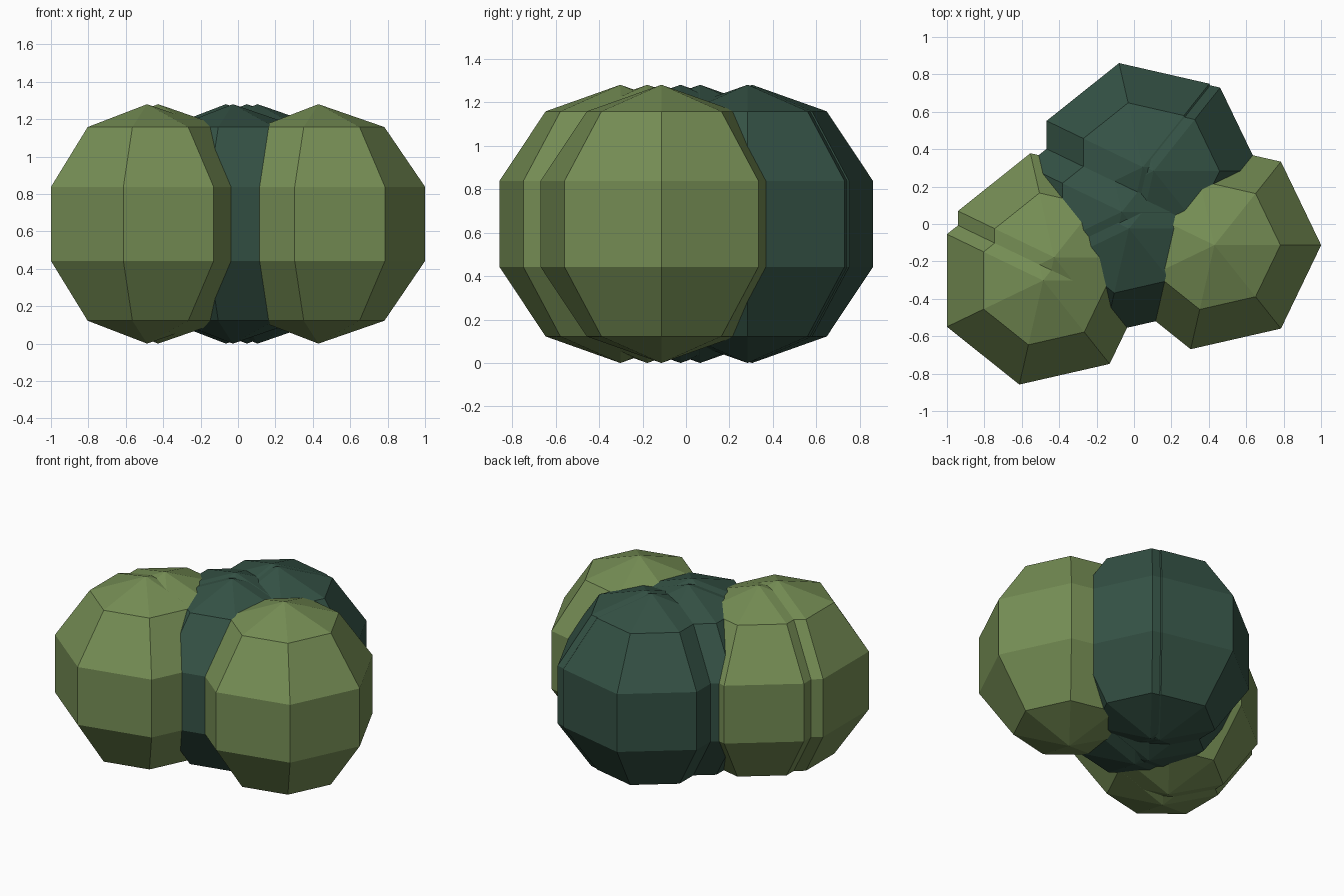
import bpy
from math import sin, cos, pi

if "Cube" in bpy.data.objects:
    bpy.data.objects.remove(bpy.data.objects["Cube"])

SIDES, RINGS = 7, 5
R_XY, R_Z = 0.60, 0.64


def material(name, rgb):
    m = bpy.data.materials.new(name)
    m.diffuse_color = (*rgb, 1)
    m.use_nodes = True
    m.node_tree.nodes["Principled BSDF"].inputs["Base Color"].default_value = m.diffuse_color
    return m


def leaf_ball(name, x, y, mat):
    """Low-poly ball with seven sides, one corner pointing along +x."""
    verts = [(0, 0, -R_Z)]
    for r in range(1, RINGS):
        a = pi * r / RINGS
        for s in range(SIDES):
            t = 2 * pi * s / SIDES
            verts.append((R_XY * sin(a) * cos(t), R_XY * sin(a) * sin(t), -R_Z * cos(a)))
    verts.append((0, 0, R_Z))
    top = len(verts) - 1

    def idx(r, s):
        return 1 + r * SIDES + s % SIDES

    faces = []
    for s in range(SIDES):
        faces.append((0, idx(0, s + 1), idx(0, s)))
        for r in range(RINGS - 2):
            faces.append((idx(r, s), idx(r, s + 1), idx(r + 1, s + 1), idx(r + 1, s)))
        faces.append((idx(RINGS - 2, s), idx(RINGS - 2, s + 1), top))
    mesh = bpy.data.meshes.new(name)
    mesh.from_pydata(verts, [], faces)
    mesh.materials.append(mat)
    ob = bpy.data.objects.new(name, mesh)
    ob.location = (x, y, R_Z)
    bpy.context.collection.objects.link(ob)


light = material("light_green", (0.18, 0.27, 0.09))
dark = material("dark_green", (0.035, 0.085, 0.06))

# Light foliage clumps
for i, (x, y) in enumerate([(0.43, -0.113), (-0.486, -0.302), (-0.427, -0.178)]):
    leaf_ball(f"light_foliage_{i + 1}", x, y, light)

# Dark foliage clumps
for i, (x, y) in enumerate([(0.047, 0.304), (0.105, 0.283), (-0.065, 0.065), (-0.027, -0.025)]):
    leaf_ball(f"dark_foliage_{i + 1}", x, y, dark)
